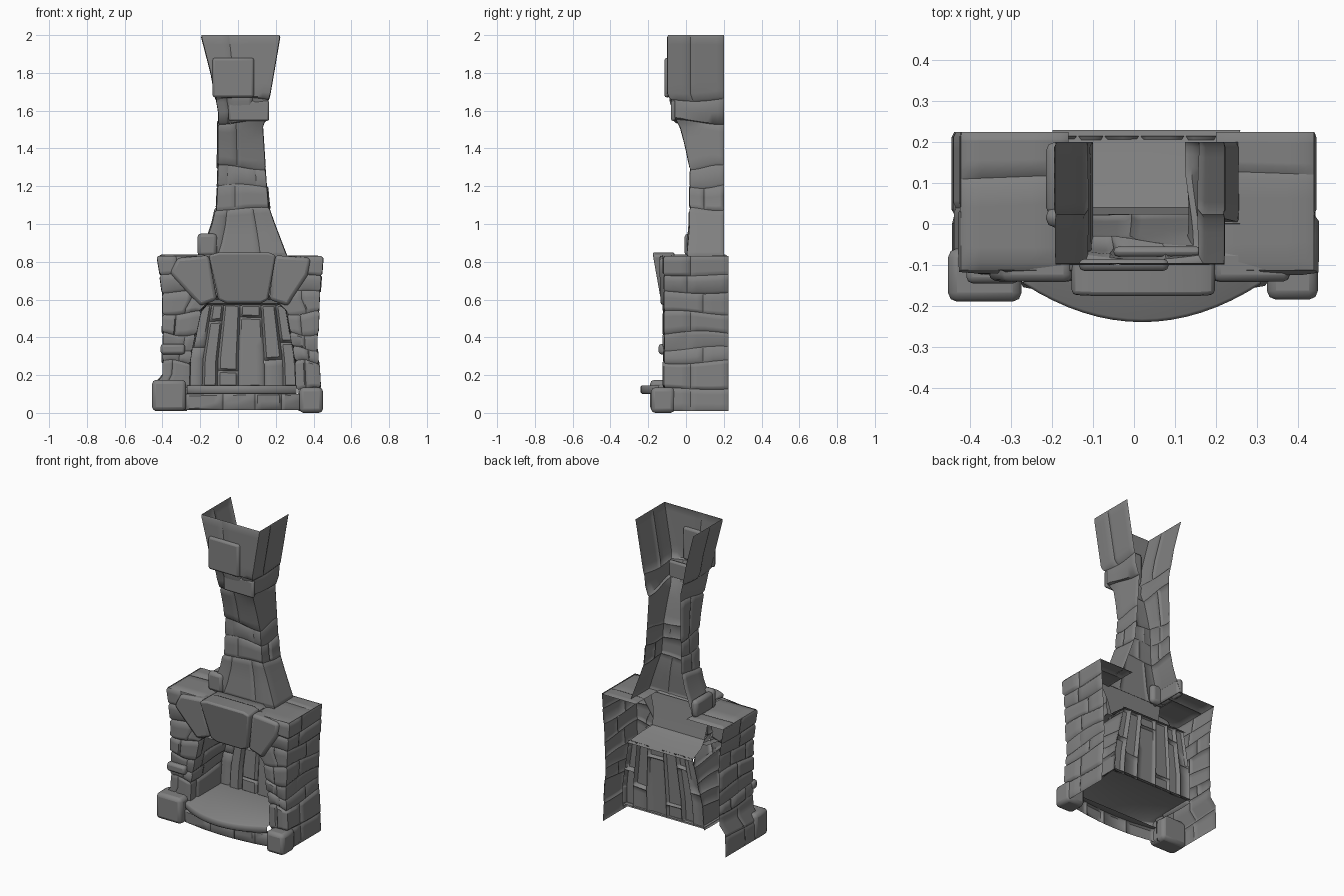
import bpy, bmesh, math, random
from mathutils import Vector

random.seed(4)
if "Cube" in bpy.data.objects:
    bpy.data.objects.remove(bpy.data.objects["Cube"], do_unlink=True)

stone = bpy.data.materials.new("grey_stone")
stone.use_nodes = True
stone.diffuse_color = (0.22, 0.22, 0.22, 1)
stone.node_tree.nodes["Principled BSDF"].inputs["Base Color"].default_value = (0.22, 0.22, 0.22, 1)


def finish(name, bm, bevel=0, angle=50):
    mesh = bpy.data.meshes.new(name)
    bm.to_mesh(mesh)
    bm.free()
    obj = bpy.data.objects.new(name, mesh)
    bpy.context.collection.objects.link(obj)
    mesh.materials.append(stone)
    if bevel:
        mod = obj.modifiers.new("worn_edges", 'BEVEL')
        mod.width, mod.segments = bevel, 2
    bpy.ops.object.select_all(action='DESELECT')
    obj.select_set(True)
    bpy.context.view_layer.objects.active = obj
    bpy.ops.object.shade_smooth_by_angle(angle=math.radians(angle))
    return obj


def interp(knots, z):
    """Piecewise linear value of (z, value) knots."""
    for (z0, a), (z1, b) in zip(knots, knots[1:]):
        if z <= z1:
            t = max(0, (z - z0) / (z1 - z0))
            return a + (b - a) * t
    return knots[-1][1]


def wrap(path):
    """Surface that follows the plan polyline path(z); u counts its corners."""
    def f(u, z):
        pts = path(z)
        i = min(max(int(u), 0), len(pts) - 2)
        a, b = Vector(pts[i]), Vector(pts[i + 1])
        p = a + (b - a) * (u - i)
        return Vector((p.x, p.y, z))
    return f


def samples(a, b, margin, step):
    """Both ends, both inset lines, and the shared lattice lines between."""
    m = min(margin, (b - a) / 3)
    inner = [k * step for k in range(math.ceil(a / step), int(b / step) + 1)]
    return [a, a + m] + [s for s in inner if a + m * 1.2 < s < b - m * 1.2] + [b - m, b]


def stones(name, f, cells, depth=0.01, margin=0.012):
    """Wall sheet made of cushion-shaped stones that tile the surface f."""
    bm = bmesh.new()
    e = 0.004
    lo, hi = min(c[2] for c in cells), max(c[3] for c in cells)

    def point(u, v):
        sway = 0.014 * math.sin(math.pi * (v - lo) / (hi - lo)) * math.sin(3.4 * u + 13 * v)
        return f(u, v + sway)

    for u0, u1, v0, v1 in cells:
        um, vm = (u0 + u1) / 2, (v0 + v1) / 2
        scale = (point(um + e, vm) - point(um - e, vm)).length / (2 * e)
        us = samples(u0, u1, margin / max(scale, 0.05), 0.125)
        vs = samples(v0, v1, margin, 0.05)
        d = depth * random.uniform(0.5, 1.5)
        grid = []
        for v in vs:
            row = []
            for u in us:
                p = point(u, v)
                if u not in (u0, u1) and v not in (v0, v1):
                    n = (point(u + e, v) - point(u - e, v)).cross(point(u, v + e) - point(u, v - e))
                    p = p + n.normalized() * d
                row.append(bm.verts.new(p))
            grid.append(row)
        for r0, r1 in zip(grid, grid[1:]):
            for k in range(len(us) - 1):
                bm.faces.new((r0[k], r0[k + 1], r1[k + 1], r1[k]))
    return finish(name, bm)


def courses(rows, *layouts):
    """Rows of stones with alternating joints."""
    cells = []
    for i, (v0, v1) in enumerate(zip(rows, rows[1:])):
        cols = layouts[i % len(layouts)]
        cells += [(a, b, v0, v1) for a, b in zip(cols, cols[1:])]
    return cells


def prism(name, outline, back, front_low, front_high, bevel=0.018):
    """Block with an x-z outline whose front may lean forward at the top."""
    bm = bmesh.new()
    zs = [z for _, z in outline]
    lo, hi = min(zs), max(zs)
    front = [bm.verts.new((x, front_low + (front_high - front_low) * (z - lo) / (hi - lo), z))
             for x, z in outline]
    rear = [bm.verts.new((x, back, z)) for x, z in outline]
    bm.faces.new(front)
    bm.faces.new(rear[::-1])
    n = len(outline)
    for i in range(n):
        bm.faces.new((front[i], rear[i], rear[(i + 1) % n], front[(i + 1) % n]))
    bmesh.ops.recalc_face_normals(bm, faces=bm.faces)
    return finish(name, bm, bevel)


def box(name, x0, x1, y0, y1, z0, z1, bevel=0.018):
    return prism(name, [(x0, z0), (x1, z0), (x1, z1), (x0, z1)], y1, y0, y0, bevel)


# Body outline and firebox opening as functions of height
outer_l = [(0, -.44), (.16, -.435), (.19, -.395), (.6, -.39), (.75, -.41), (.84, -.425)]
outer_r = [(0, .435), (.35, .415), (.6, .425), (.84, .442)]
open_l = [(0, -.27), (.28, -.26), (.56, -.2), (.6, -.15), (.84, -.15)]
open_r = [(0, .32), (.28, .31), (.56, .26), (.6, .2), (.84, .2)]
inner_y = [(.13, .195), (.57, .215), (.62, .0), (.84, -.02)]
FRONT, BACK = -.112, .225


def left_path(z):
    o, i = interp(outer_l, z), interp(open_l, z)
    return [(o, BACK), (o, FRONT), (i, FRONT), (i, interp(inner_y, z))]


def right_path(z):
    o, i = interp(outer_r, z), interp(open_r, z)
    return [(i, interp(inner_y, z)), (i, FRONT), (o, FRONT), (o, BACK)]


rows = [.13, .27, .34, .42, .53, .64, .73, .83]
stones("left_pier", wrap(left_path), courses([.01, .13], (0, .6, 1.4, 2)) + courses(
    rows, (0, .55, 1.35, 2.2, 3), (0, .35, .8, 1.6, 2.4, 3), (0, .6, 1.7, 2.3, 3)), .009)
stones("right_pier", wrap(right_path), courses([.01, .13], (1, 1.5, 2.4, 3)) + courses(
    rows, (0, .6, 1.4, 2.4, 3), (0, .4, .75, 1.6, 2.6, 3), (0, .7, 1.5, 2.35, 3)), .009)


# Firebox back made of tall narrow stones
def back_path(z):
    y = interp(inner_y, min(z, .57))
    return [(interp(open_l, min(z, .56)), y), (interp(open_r, min(z, .56)), y)]


planks = []
joints = [0, .13, .27, .46, .7, .87, 1]
for a, b, cut in zip(joints, joints[1:], (.36, .48, .23, .5, .28, .36)):
    planks += [(a, b, .135, cut), (a, b, cut, .575)]
stones("firebox_back", wrap(back_path), planks, 0.02)

# Firebox ceiling rising into the flue
bm = bmesh.new()
bands = [[bm.verts.new((x, y, z)) for x in (xl, .03, xr)] for xl, xr, y, z in (
    (-.2, .26, .23, .565), (-.18, .24, .1, .595), (-.16, .21, .04, .62),
    (-.17, .22, .02, .72), (-.2, .26, 0, .84))]
for r0, r1 in zip(bands, bands[1:]):
    for k in range(2):
        bm.faces.new((r0[k], r0[k + 1], r1[k + 1], r1[k]))
finish("flue_hood", bm)
bm = bmesh.new()
bm.faces.new([bm.verts.new(p) for p in (
    (-.2, FRONT, .58), (.26, FRONT, .58), (.25, .06, .6), (-.19, .06, .6))])
finish("firebox_ceiling", bm)


# Mantel top
def flat(x, y):
    return Vector((x, y, .825))


for name, x0, x1, joint in (("mantel_top_left", -.425, -.16, .11), ("mantel_top_right", .2, .44, .12)):
    stones(name, flat, [(x0, x1, FRONT, joint), (x0, x1, joint, BACK)], .01, .02)
stones("mantel_top_front", flat, [(-.16, .2, FRONT, .02)], .01, .02)

# Lintel stones
prism("keystone", [(-.155, .835), (-.105, .6), (-.06, .58), (.12, .58), (.16, .6), (.2, .835),
                   (.16, .85), (-.1, .85)], -.06, -.13, -.178, .012)
prism("left_arch_stone", [(-.32, .82), (-.155, .835), (-.11, .6), (-.2, .565), (-.27, .64), (-.36, .74)],
      -.06, -.135, -.142)
prism("right_arch_stone", [(.195, .835), (.385, .82), (.37, .73), (.29, .61), (.265, .565), (.165, .6)],
      -.06, -.135, -.142)

# Foot blocks and a protruding side stone
box("left_foot", -.455, -.275, -.19, -.06, .01, .175, .022)
box("right_foot", .325, .45, -.185, -.06, 0, .135, .022)
box("left_ledge_stone", -.41, -.28, -.145, -.1, .31, .365, .015)


# Hearth floor with a bowed front lip, and the course below it
def bow(x, edge, reach):
    return edge - reach * max(0, 1 - ((x - .02) / .3) ** 2)


bm = bmesh.new()
hearth = []
for k in range(17):
    x = -.27 + .58 * k / 16
    y = bow(x, -.14, .1)
    hearth.append([bm.verts.new(p) for p in (
        (x, -.12, .1), (x, y + .008, .1), (x, y, .108), (x, y, .138), (x, y + .008, .146), (x, .2, .146))])
for a, b in zip(hearth, hearth[1:]):
    for k in range(5):
        bm.faces.new((a[k], b[k], b[k + 1], a[k + 1]))
finish("hearth_floor", bm)
stones("hearth_course", lambda x, z: Vector((x, bow(x, -.14, .03), z)),
       courses([.015, .1], (-.28, -.08, .09, .23, .33)))

# Chimney: open at the back, narrow in the middle and flared at the top
edge_l = [(.83, -.2), (.9, -.165), (1, -.13), (1.1, -.108), (1.4, -.1), (1.6, -.1),
          (1.68, -.118), (1.8, -.14), (2, -.192)]
edge_r = [(.83, .255), (1, .19), (1.1, .155), (1.3, .14), (1.53, .125), (1.56, .152), (1.64, .152),
          (1.68, .165), (2, .22)]
edge_y = [(.83, .01), (1, .025), (1.3, .025), (1.42, 0), (1.53, -.03), (1.56, -.06), (1.64, -.06),
          (1.68, -.095), (2, -.095)]


def chimney_path(z):
    l, r, y = (interp(k, z) for k in (edge_l, edge_r, edge_y))
    return [(l, .2), (l, y), (r, y), (r, .2)]


stones("chimney", wrap(chimney_path), courses(
    [.83, 1.08, 1.2, 1.3, 1.54, 1.66, 2],
    (0, 1.2, 1.7, 3), (0, .6, 1.35, 2.4, 3), (0, .5, 1.2, 1.8, 3), (0, .45, 1.4, 3)), .009)
box("chimney_collar_stone", -.05, .165, -.08, -.055, 1.545, 1.655, .012)
box("chimney_face_stone", -.135, .085, -.115, -.085, 1.67, 1.88, .014)
box("chimney_foot_stone", -.215, -.11, -.008, .04, .83, .95, .02)
box("chimney_foot_stone_rear", -.215, -.17, .02, .2, .83, .94, .02)
